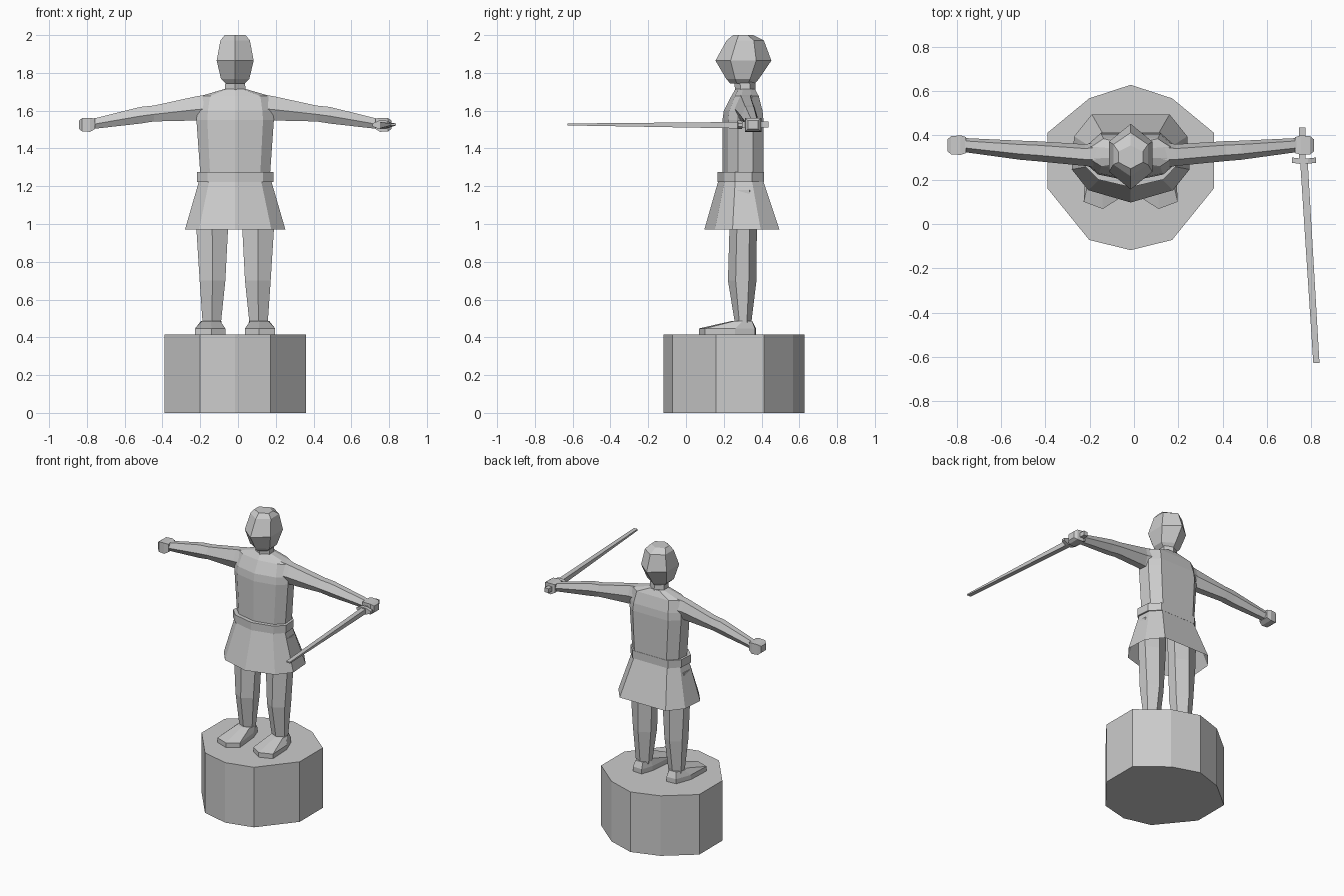
import bpy, bmesh
from mathutils import Vector

CX = -0.015  # symmetry axis of the figure
stone = bpy.data.materials.new("grey stone")
stone.diffuse_color = (0.6, 0.6, 0.6, 1)


def loft(name, rings, cap_start=True, cap_end=True, side=1):
    """Skin closed rings of points; side=-1 mirrors the part across the figure's axis."""
    bm = bmesh.new()
    loops = [[bm.verts.new((CX + side * x, y, z)) for x, y, z in r] for r in rings]
    n = len(rings[0])
    for a, b in zip(loops, loops[1:]):
        for i in range(n):
            j = (i + 1) % n
            bm.faces.new((a[i], a[j], b[j], b[i]))
    if cap_start:
        bm.faces.new(loops[0][::-1])
    if cap_end:
        bm.faces.new(loops[-1])
    bmesh.ops.recalc_face_normals(bm, faces=bm.faces)
    me = bpy.data.meshes.new(name)
    bm.to_mesh(me)
    bm.free()
    me.materials.append(stone)
    ob = bpy.data.objects.new(name, me)
    bpy.context.collection.objects.link(ob)
    return ob


def hex_ring(xa, xb, ya, yb, z, t=0.27):
    """Six-sided section with a ridge at front and back."""
    m, h = (xa + xb) / 2, yb - ya
    return [(m, ya, z), (xb, ya + t * h, z), (xb, yb - t * h, z),
            (m, yb, z), (xa, yb - t * h, z), (xa, ya + t * h, z)]


def body_ring(w, ya, yb, z):
    """Nine-sided body section: ridge in front, flat back."""
    half = [(0.72, 0.14), (1, 0.375), (0.96, 0.75), (0.66, 1)]
    pts = [(0, 0)] + half + [(-x, t) for x, t in reversed(half)]
    return [(x * w, ya + t * (yb - ya), z) for x, t in pts]


def box_ring(center, u, v):
    c, u, v = Vector(center), Vector(u), Vector(v)
    return [tuple(c + a * u + b * v) for a, b in ((-1, -1), (1, -1), (1, 1), (-1, 1))]


# Ten-sided pedestal
half = [(0, -0.118), (0.187, -0.072), (0.375, 0.16), (0.375, 0.412), (0.187, 0.567), (0, 0.628)]
outline = half + [(-x, y) for x, y in half[-2:0:-1]]
loft("pedestal", [[(x, y, z) for x, y in outline] for z in (0, 0.415)])

# Tunic, belt and open skirt
loft("tunic", [body_ring(w, a, b, z) for w, a, b, z in (
    (0.183, 0.193, 0.41, 1.24), (0.205, 0.193, 0.41, 1.55), (0.2, 0.2, 0.405, 1.6),
    (0.185, 0.24, 0.385, 1.677), (0.055, 0.262, 0.365, 1.715))])
loft("belt", [body_ring(0.203, 0.166, 0.412, z) for z in (1.222, 1.275)])
loft("skirt", [body_ring(0.192, 0.17, 0.41, 1.225), body_ring(0.266, 0.097, 0.495, 0.97)],
     cap_start=False, cap_end=False)

# Neck and faceted head
loft("neck", [hex_ring(-w, w, a, b, z) for w, a, b, z in (
    (0.056, 0.26, 0.37, 1.69), (0.05, 0.255, 0.365, 1.78))])
loft("head", [hex_ring(-w, w, a, b, z) for w, a, b, z in (
    (0.05, 0.235, 0.365, 1.743), (0.075, 0.213, 0.386, 1.768), (0.098, 0.156, 0.452, 1.865),
    (0.078, 0.215, 0.412, 1.972), (0.055, 0.25, 0.355, 2.0))])

for side, word in ((1, "left"), (-1, "right")):
    # Leg
    loft(word + "_leg", [hex_ring(*r) for r in (
        (0.03, 0.205, 0.23, 0.375, 1.18), (0.038, 0.205, 0.23, 0.375, 0.97),
        (0.052, 0.188, 0.222, 0.373, 0.7), (0.076, 0.172, 0.26, 0.345, 0.47))], side=side)

    # Shoe, toe turned slightly outward
    sole = [(0.126, 0.068), (0.212, 0.1), (0.205, 0.26), (0.165, 0.365), (0.095, 0.37), (0.068, 0.29), (0.052, 0.115)]
    top = [(0.128, 0.245), (0.175, 0.26), (0.18, 0.30), (0.155, 0.35), (0.1, 0.35), (0.073, 0.30), (0.08, 0.26)]
    loft(word + "_shoe", [[(x, y, 0.415) for x, y in sole],
                          [(x, y, 0.447) for x, y in sole],
                          [(x, y, 0.487) for x, y in top]], side=side)

    # Arm: six-sided sections running outward
    arm = [(0.12, 0.25, 0.375, 1.55, 1.69), (0.205, 0.262, 0.36, 1.548, 1.676),
           (0.43, 0.284, 0.374, 1.543, 1.627), (0.5, 0.29, 0.376, 1.532, 1.62),
           (0.755, 0.325, 0.388, 1.503, 1.557)]
    loft(word + "_arm", [[(x, a, z0 + 0.45 * (z1 - z0)), (x, a + 0.3 * (b - a), z1),
                          (x, b - 0.2 * (b - a), z1), (x, b, z0 + 0.5 * (z1 - z0)),
                          (x, b - 0.25 * (b - a), z0), (x, a + 0.25 * (b - a), z0)]
                         for x, a, b, z0, z1 in arm], side=side)

    # Closed fist
    fist = [(0.742, 0.32, 0.392, 1.503, 1.558), (0.768, 0.312, 0.4, 1.488, 1.562),
            (0.81, 0.314, 0.396, 1.49, 1.56), (0.827, 0.328, 0.382, 1.503, 1.548)]
    loft(word + "_fist", [[(x, a, z0), (x, b, z0), (x, b, z1), (x, a, z1)]
                          for x, a, b, z0, z1 in fist], side=side)

# Sword held forward in the left fist
loft("sword_grip", [box_ring((0.775, y, 1.527), (0.015, 0, 0), (0, 0, 0.015)) for y in (0.436, 0.27)])
loft("sword_guard", [box_ring((x, y, 1.525), (0, 0.012, 0), (0, 0, h))
                     for x, y, h in ((0.728, 0.288, 0.008), (0.76, 0.284, 0.022),
                                     (0.8, 0.284, 0.022), (0.836, 0.288, 0.008))])
loft("sword_blade", [box_ring((0.782, 0.28, 1.523), (0.017, 0, 0), (0, 0, 0.017)),
                     box_ring((0.838, -0.628, 1.527), (0.014, 0, 0), (0, 0, 0.005))])
